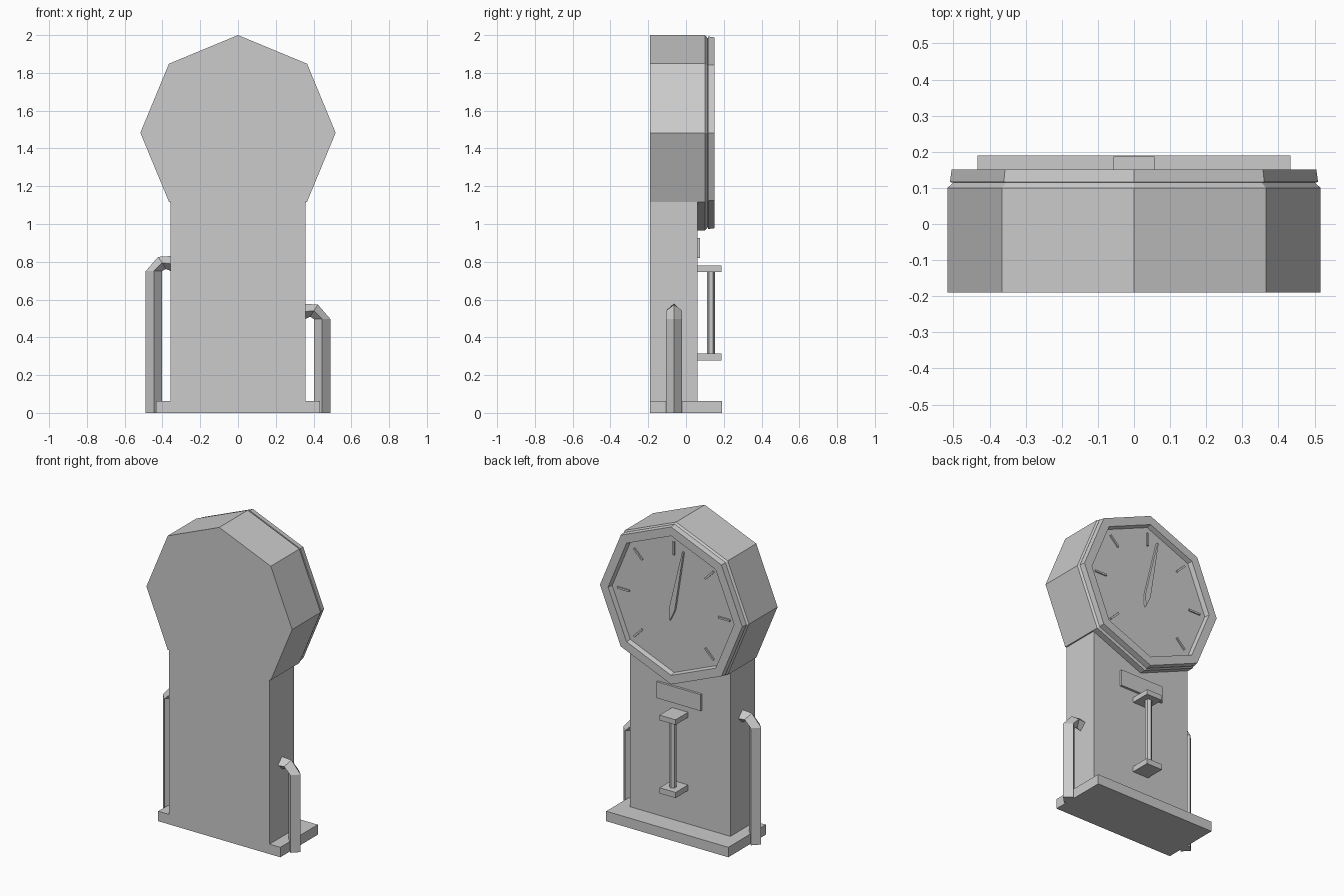
import bpy, bmesh, math
from mathutils import Vector

if "Cube" in bpy.data.objects:
    bpy.data.objects.remove(bpy.data.objects["Cube"])

CZ = 1.483   # height of the dial centre
R = 0.517    # octagon circumradius


def loft(name, rings):
    """Skin a list of equal-length point rings and cap both ends."""
    bm = bmesh.new()
    vs = [[bm.verts.new(p) for p in ring] for ring in rings]
    n = len(vs[0])
    for a, b in zip(vs, vs[1:]):
        for i in range(n):
            j = (i + 1) % n
            bm.faces.new((a[i], a[j], b[j], b[i]))
    bm.faces.new(vs[0])
    bm.faces.new(vs[-1])
    bmesh.ops.recalc_face_normals(bm, faces=bm.faces)
    me = bpy.data.meshes.new(name)
    bm.to_mesh(me)
    bm.free()
    ob = bpy.data.objects.new(name, me)
    bpy.context.collection.objects.link(ob)
    return ob


def prism(name, profile, y0, y1):
    """Extrude an (x, z) outline along y."""
    return loft(name, [[(x, y, z) for x, z in profile] for y in (y0, y1)])


def block(name, x, y0, y1, z0, z1):
    return prism(name, [(-x, z0), (x, z0), (x, z1), (-x, z1)], y0, y1)


def polar(r, deg):
    a = math.radians(deg)
    return r * math.sin(a), CZ + r * math.cos(a)


def octagon(r, y):
    pts = [polar(r, 45 * k) for k in range(8)]
    return [(x, y, z) for x, z in pts]


# keyhole-shaped case and its plinth
head = [polar(R, a) for a in (-135, -90, -45, 0, 45, 90, 135)]
zb = head[0][1]
prism("case", [(0.357, 0.06), (-0.357, 0.06), (-0.357, zb)] + head + [(0.357, zb)], -0.19, 0.06)
block("plinth", 0.433, -0.19, 0.19, 0.0, 0.064)

# stepped dial bezel with recessed face
bezel = [(R, 0.06), (R, 0.10), (0.50, 0.115), (0.51, 0.116), (0.505, 0.151), (0.447, 0.151), (0.44, 0.12)]
loft("dial_bezel", [octagon(r, y) for r, y in bezel])


def radial(name, outline, deg, y1):
    """Flat piece on the dial; outline is (sideways, outward)."""
    a = math.radians(deg)
    s, c = math.sin(a), math.cos(a)
    prism(name, [(u * c + v * s, CZ - u * s + v * c) for u, v in outline], 0.118, y1)


# dial ticks (none at the bottom) and needle
for k in range(-3, 4):
    radial("dial_tick", [(-0.006, 0.315), (0.006, 0.315), (0.006, 0.40), (-0.006, 0.40)], 45 * k, 0.128)
radial("needle", [(0, -0.11), (0.02, -0.03), (0.004, 0.36), (-0.004, 0.36), (-0.02, -0.03)], -11.3, 0.135)

# name plate and handle
block("blank_plate", 0.157, 0.055, 0.075, 0.82, 0.925)
block("handle_top_mount", 0.057, 0.055, 0.187, 0.747, 0.78)
block("handle_bottom_mount", 0.057, 0.055, 0.187, 0.278, 0.314)
bar = [(0.021 * math.sin(math.pi * k / 3), 0.132 + 0.021 * math.cos(math.pi * k / 3)) for k in range(6)]
loft("handle_bar", [[(x, y, z) for x, y in bar] for z in (0.31, 0.75)])


# square side pipes bending into the case
def pipe(name, side, h):
    rings = []
    for cx, cz, dx, dz in ((0.446, 0, 0.043, 0), (0.446, h, 0.043, 0),
                           (0.402, h + 0.044, 0.021, 0.032), (0.345, h + 0.038, 0, 0.043)):
        rings.append([(side * (cx + dx), -0.063, cz + dz), (side * cx, -0.02, cz),
                      (side * (cx - dx), -0.063, cz - dz), (side * cx, -0.106, cz)])
    loft(name, rings)


pipe("left_pipe", -1, 0.75)
pipe("right_pipe", 1, 0.497)
